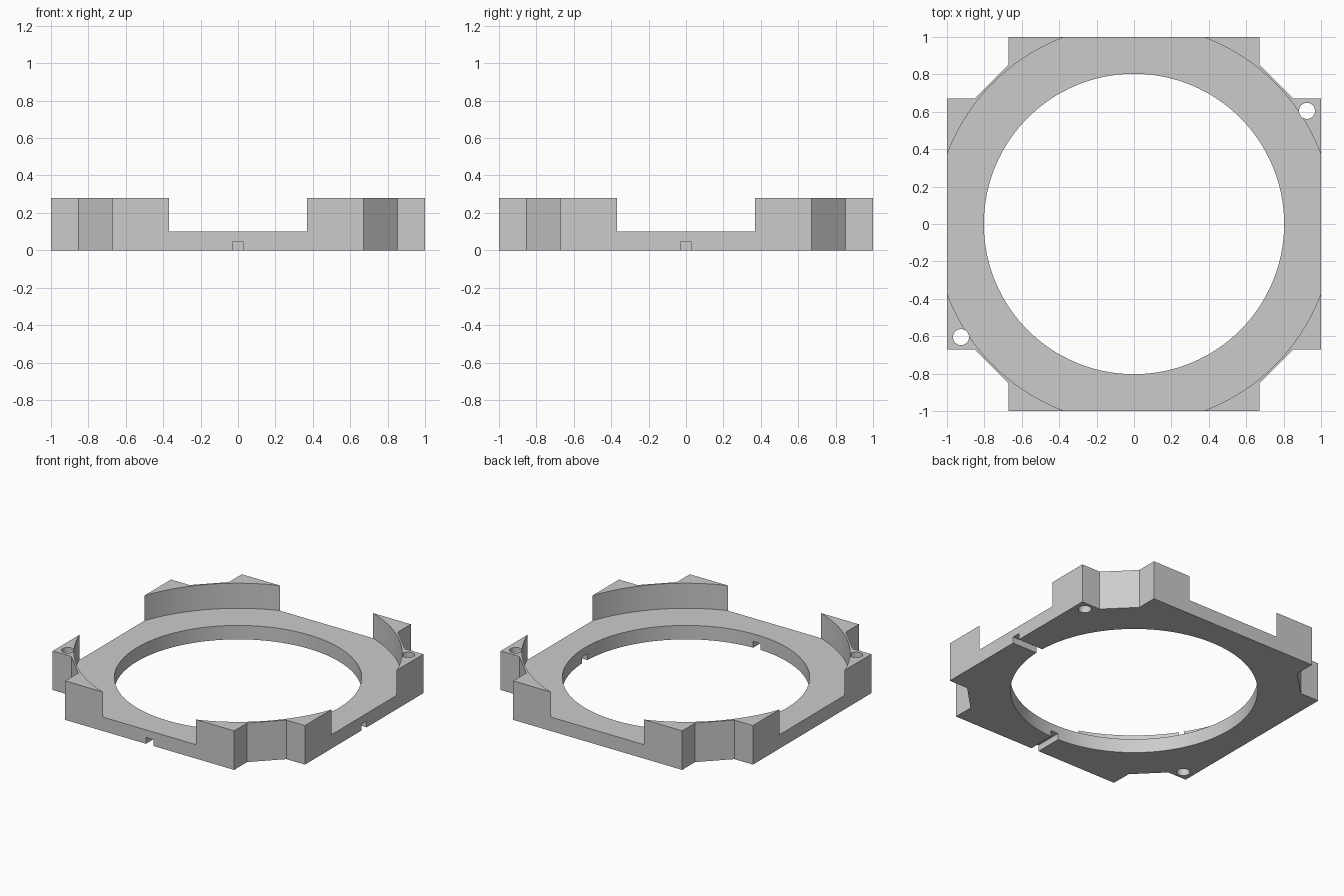
import bpy
import bmesh
from math import radians

old = bpy.data.objects.get("Cube")
if old:
    bpy.data.objects.remove(old, do_unlink=True)

HEIGHT, LEDGE = 0.28, 0.10
BORE, POCKET = 0.803, 1.066

grey = bpy.data.materials.new("light_grey")
grey.use_nodes = True
grey.diffuse_color = (0.6, 0.6, 0.6, 1)
grey.node_tree.nodes["Principled BSDF"].inputs["Base Color"].default_value = (0.6, 0.6, 0.6, 1)


def cylinder(name, radius, z0, z1, x=0, y=0, sides=128):
    bpy.ops.mesh.primitive_cylinder_add(vertices=sides, radius=radius, depth=z1 - z0,
                                        location=(x, y, (z0 + z1) / 2))
    bpy.context.object.name = name
    return bpy.context.object


def box(name, low, high):
    bpy.ops.mesh.primitive_cube_add(size=1, location=[(a + b) / 2 for a, b in zip(low, high)])
    ob = bpy.context.object
    ob.name = name
    ob.scale = [b - a for a, b in zip(low, high)]
    return ob


# Square plate with a stepped, chamfered notch at every corner
corner = [(1, 0.67), (0.853, 0.67), (0.67, 0.853), (0.67, 1)]
outline = []
for turn in range(4):
    outline += corner
    corner = [(-y, x) for x, y in corner]

bm = bmesh.new()
base = bm.faces.new([bm.verts.new((x, y, 0)) for x, y in outline])
top = bmesh.ops.extrude_face_region(bm, geom=[base])["geom"]
bmesh.ops.translate(bm, vec=(0, 0, HEIGHT), verts=[v for v in top if isinstance(v, bmesh.types.BMVert)])
bmesh.ops.recalc_face_normals(bm, faces=bm.faces)
mesh = bpy.data.meshes.new("adapter_ring")
bm.to_mesh(mesh)
bm.free()
mesh.materials.append(grey)
ring = bpy.data.objects.new("adapter_ring", mesh)
bpy.context.collection.objects.link(ring)

# Round pocket, bore, two screw holes and two grooves under the ring
cutters = [
    cylinder("pocket_cutter", POCKET, LEDGE, 0.5),
    cylinder("bore_cutter", BORE, -0.2, 0.5),
    cylinder("left_hole_cutter", 0.043, -0.2, 0.5, 0.925, 0.605, 32),
    cylinder("right_hole_cutter", 0.043, -0.2, 0.5, -0.925, -0.605, 32),
    box("front_groove_cutter", (-0.03, -1.2, -0.1), (0.03, -0.6, 0.045)),
    box("left_groove_cutter", (0.6, -0.03, -0.1), (1.2, 0.03, 0.045)),
]
bpy.ops.object.select_all(action="DESELECT")
ring.select_set(True)
bpy.context.view_layer.objects.active = ring
for cutter in cutters:
    cut = ring.modifiers.new(cutter.name, "BOOLEAN")
    cut.operation = "DIFFERENCE"
    cut.solver = "EXACT"
    cut.object = cutter
    bpy.ops.object.modifier_apply(modifier=cut.name)
for cutter in cutters:
    bpy.data.objects.remove(cutter, do_unlink=True)

bpy.ops.object.shade_smooth_by_angle(angle=radians(30))
